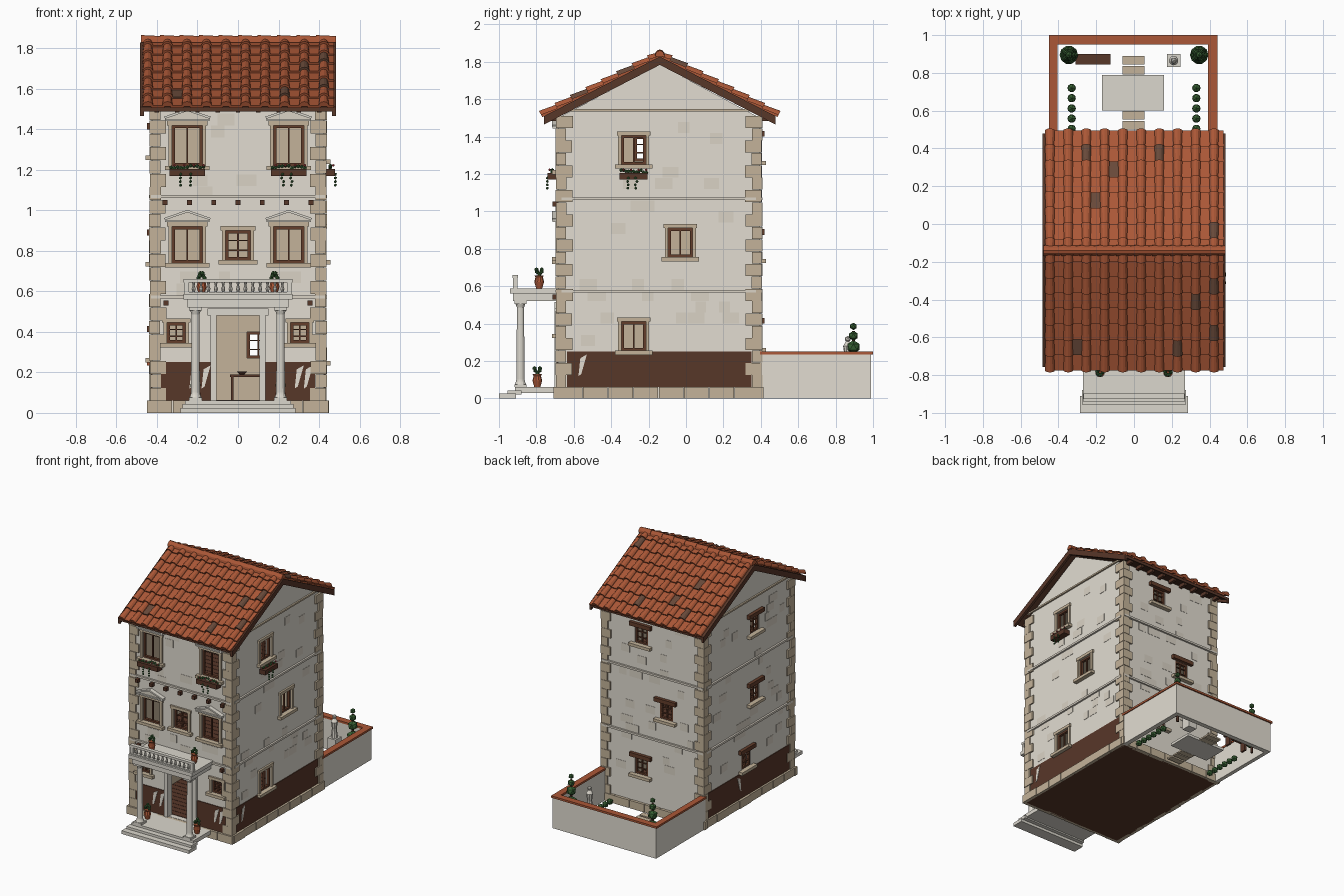
import bpy, bmesh, math, random
from mathutils import Vector, Matrix

random.seed(4)
if "Cube" in bpy.data.objects:
    bpy.data.objects.remove(bpy.data.objects["Cube"], do_unlink=True)
PALETTE = {"plaster": (.76, .72, .64), "worn_plaster": (.70, .65, .56), "tan_stone": (.55, .45, .32),
           "pale_stone": (.71, .68, .61), "dark_wood": (.097, .038, .022), "frame_wood": (.125, .047, .024),
           "terracotta": (.41, .097, .038), "aged_tile": (.14, .068, .042), "leaf": (.04, .12, .035),
           "blossom": (.5, .05, .06)}
MATS, PARTS = {}, []
for key, rgb in PALETTE.items():
    m = MATS[key] = bpy.data.materials.new(key)
    m.use_nodes = True
    m.diffuse_color = m.node_tree.nodes["Principled BSDF"].inputs["Base Color"].default_value = (*rgb, 1)
HX, Y0, Y1, MID, EAVE, APEX = .425, -.685, .395, -.14, 1.5, 1.785
FLOORS = (.06, .57, 1.065)

def on_wall(side, u, d, z):
    return {"front": (u, Y0 - d, z), "back": (u, Y1 + d, z), "right": (HX + d, u, z), "left": (-HX - d, u, z)}[side]

class Part:
    """Collects simple solids into one named object."""
    def __init__(self, name):
        self.name, self.bm, self.slots = name, bmesh.new(), []
        PARTS.append(self)

    def paint(self, faces, mat):
        self.slots += [mat] if mat not in self.slots else []
        for f in faces:
            f.material_index = self.slots.index(mat)

    def loft(self, rings, mat):
        a, b = [[self.bm.verts.new(p) for p in ring] for ring in rings]
        sides = [(a[i - 1], a[i], b[i], b[i - 1]) for i in range(len(a))]
        self.paint([self.bm.faces.new(f) for f in (a, b, *sides)], mat)

    def boxes(self, mat, *rows):
        for x0, x1, y0, y1, z0, z1 in rows:
            self.loft([[(x0, y0, z), (x1, y0, z), (x1, y1, z), (x0, y1, z)] for z in (z0, z1)], mat)

    def lathe(self, x, y, profile, mat, n=10):
        for (r0, z0), (r1, z1) in zip(profile, profile[1:]):
            g = bmesh.ops.create_cone(self.bm, cap_ends=True, segments=n, radius1=r0, radius2=r1, depth=z1 - z0,
                                      matrix=Matrix.Translation((x, y, (z0 + z1) / 2)))
            self.paint({f for v in g["verts"] for f in v.link_faces}, mat)

    def ball(self, p, r, mat):
        g = bmesh.ops.create_icosphere(self.bm, subdivisions=1, radius=r, matrix=Matrix.Translation(p))
        self.paint({f for v in g["verts"] for f in v.link_faces}, mat)

    def wall_poly(self, side, pts, d0, d1, mat):
        self.loft([[on_wall(side, u, d, z) for u, z in pts] for d in (d0, d1)], mat)

    def wall_box(self, side, u0, u1, d0, d1, z0, z1, mat):
        self.wall_poly(side, [(u0, z0), (u1, z0), (u1, z1), (u0, z1)], d0, d1, mat)

    def done(self):
        PARTS.remove(self)
        bmesh.ops.recalc_face_normals(self.bm, faces=self.bm.faces)
        ob = bpy.data.objects.new(self.name, bpy.data.meshes.new(self.name))
        self.bm.to_mesh(ob.data)
        for s in self.slots:
            ob.data.materials.append(MATS[s])
        bpy.context.collection.objects.link(ob)
        return ob

# Openings: side, centre, half width, bottom, top, style
WINDOWS = [("front", s * .25, .075, z0, z1, "grand") for s in (-1, 1) for z0, z1 in ((1.22, 1.42), (.74, .92))]
WINDOWS += [("front", u, .045, .345, .445, "grid") for u in (-.305, .305)] + [("front", 0, .062, .755, .9, "grid")]
WINDOWS += [("right", u, .065, z, z + .155, "plain") for u, z in ((-.28, 1.25), (-.03, .755), (-.28, .255))]
WINDOWS += [(side, u, .055, z, z + .13, "rustic") for side, us in (("back", (.1, -.11, .1)), ("left", (-.22, -.22, -.12)))
            for u, z in zip(us, (1.27, .745, .27))]
OPENINGS = WINDOWS + [("front", 0, .106, .062, .48, "door")]

# Hollow walls with gables and boarded floors
body, rooms, holes, boards = [Part(n) for n in ("house_walls", "room_cutter", "opening_cutter", "floor_boards")]
gable = [(Y0, 0), (Y1, 0), (Y1, EAVE), (MID, APEX), (Y0, EAVE)]
body.loft([[(x, y, z) for y, z in gable] for x in (-HX, HX)], "plaster")
body.slots += ["tan_stone", "dark_wood"]
for z in FLOORS:
    rooms.boxes("plaster", (-HX + .04, HX - .04, Y0 + .04, Y1 - .04, z, z + .45))
    for y in [Y0 + .042 + k * .05 for k in range(20)]:
        boards.boxes("dark_wood", (-HX + .041, HX - .041, y, y + .047, z, z + .004))
for side, u, hw, z0, z1, style in OPENINGS:
    holes.wall_box(side, u - hw, u + hw, -.07, .05, z0, z1, "plaster")
walls = bpy.context.view_layer.objects.active = body.done()
for cutter in (rooms.done(), holes.done()):
    mod = walls.modifiers.new("cut", "BOOLEAN")
    mod.operation, mod.solver, mod.object = "DIFFERENCE", "EXACT", cutter
    bpy.ops.object.modifier_apply(modifier=mod.name)
    bpy.data.objects.remove(cutter, do_unlink=True)
for f in walls.data.polygons:
    c = f.center
    inside = abs(c.x) < HX - .03 and Y0 + .03 < c.y < Y1 - .03 and c.z < EAVE + .02
    f.material_index = 2 if c.z < .01 else 1 if inside else 0

# Window joinery and stone surrounds
joinery, surround = Part("window_frames"), Part("window_surrounds")
for side, u, hw, z0, z1, style in WINDOWS:
    def bar(a, b, c, d, d0=-.025, d1=-.004):
        joinery.wall_box(side, u + a, u + b, d0, d1, c, d, "frame_wood")
    def stone(a, b, c, d, out, mat="tan_stone"):
        surround.wall_box(side, u + a, u + b, 0, out, c, d, mat)
    t, w = .014, hw + .035
    for edge in ((-hw, t - hw, z0, z1), (hw - t, hw, z0, z1), (-hw, hw, z0, z0 + t), (-hw, hw, z1 - t, z1)):
        bar(*edge)
    bar(-.004, .004, z0, z1, -.02, -.008)
    for z in (z0 + (z1 - z0) / 3, z1 - (z1 - z0) / 3) if style in ("grid", "rustic") else ():
        bar(-hw, hw, z - .003, z + .003, -.02, -.008)
    stone(-w, w, z0 - .022, z0, .032)
    if style == "rustic":
        bar(-w, w, z1, z1 + .03, -.02, .025)
        continue
    stone(-hw - .018, -hw, z0, z1, .012)
    stone(hw, hw + .018, z0, z1, .012)
    stone(-hw - .025, hw + .025, z1, z1 + .022, .014)
    if style == "grand":
        zb = z1 + .032
        stone(-w, w, z1 + .022, zb, .03, "pale_stone")
        surround.wall_poly(side, [(u - w, zb), (u + w, zb), (u, zb + .042)], 0, .018, "worn_plaster")
        for s in (-w, w):
            rake = [(u + s, zb), (u, zb + .038), (u, zb + .05), (u + s * 1.05, zb + .01)]
            surround.wall_poly(side, rake, 0, .032, "pale_stone")
for a, b, z0, z1 in ((-.135, -.106, .06, .48), (.106, .135, .06, .48), (-.15, .15, .48, .515)):
    surround.wall_box("front", a, b, 0, .017, z0, z1, "pale_stone")

# Flower boxes
planters = Part("flower_boxes")
for side, u, w in (("front", -.25, .088), ("front", .25, .088), ("right", -.28, .075)):
    planters.wall_box(side, u - w, u + w, .005, .055, 1.17, 1.205, "dark_wood")
    for k in range(11):
        v = u + (w - .008) * (k / 5 - 1)
        planters.ball(on_wall(side, v, .03, 1.207 + random.uniform(0, .015)), .01, "leaf")
        if k % 3 == 1:
            planters.ball(on_wall(side, v, .045, 1.222), .007, "blossom")
    for v, k in [(v, k) for v in (u - .03, u + .012) for k in range(4)]:
        planters.ball(on_wall(side, v + random.uniform(-.006, .006), .056, 1.178 - k * .018), .008, "leaf")

# Exposed lower band, plaster remnants and worn patches
skin = Part("wall_finishes")
for side, a, b in (("front", -.38, -.136), ("front", .136, .38), ("right", -.635, .35), ("left", -.635, .35)):
    skin.wall_box(side, a, b, 0, .005, .06, .25, "dark_wood")
for side, u in (("front", -.24), ("front", -.18), ("front", .28), ("front", .325), ("right", -.575), ("left", -.05)):
    tear = [(u, .12), (u + .015, .13), (u + .045, .235), (u + .01, .215)]
    skin.wall_poly(side, tear, 0, .008, "plaster")
for side, a, b in (("front", -.34, .34), ("back", -.34, .34), ("right", -.58, .3), ("left", -.58, .3)):
    for k in range(34):
        u, z, w = random.uniform(a, b - .1), .28 + .06 * random.randrange(20), random.uniform(.05, .1)
        blocked = any(o[0] == side and abs(u + w / 2 - o[1]) < o[2] + .04 + w / 2
                      and o[3] - .03 < z + .058 and z < o[4] + .08 for o in OPENINGS)
        if not blocked:
            skin.wall_box(side, u, u + w, 0, .002, z, z + .058, "worn_plaster")

# Corner stones, plinth, string courses and beam ends
quoins, trim, beams = Part("corner_stones"), Part("plinth_and_courses"), Part("beam_ends")
for sx, (y, sy), i in [(sx, c, i) for sx in (-1, 1) for c in ((Y0, -1), (Y1, 1)) for i in range(22)]:
    lx, ly = ((.08, .055), (.055, .09))[i % 2]
    out, z = random.uniform(.009, .014), .06 + i * .066
    cx, cy = sx * (HX + out), y + sy * out
    quoins.boxes("tan_stone", (cx, cx - sx * lx, cy, cy - sy * ly, z, z + .064))
for side, a, b, n in (("front", -.45, .45, 7), ("back", -.45, .45, 7), ("right", Y0, Y1, 8), ("left", Y0, Y1, 8)):
    for i in range(n):
        u, v = [a + (b - a) * k / n for k in (i, i + 1)]
        trim.wall_box(side, u, v - .004, -.01, random.uniform(.018, .024), 0, .06, "tan_stone")
    for z in (.565, 1.06):
        trim.wall_box(side, a + .02, b - .02, 0, .014, z, z + .015, "worn_plaster")
    if side in ("left", "right"):
        trim.wall_box(side, a, b, 0, .012, 1.535, 1.547, "tan_stone")
    for u in [k * .1 - .4 for k in range(9)] if side in ("front", "back") else ():
        beams.wall_box(side, u - .011, u + .011, 0, .06, 1.483, 1.51, "dark_wood")
for u, z in [(k * .12, 1.027) for k in range(-3, 4)] + [(-.355, .53), (.355, .53)]:
    beams.wall_box("front", u - .012, u + .012, 0, .03, z, z + .025, "dark_wood")

# Roof deck, bargeboards, stepped tiles and ridge caps; aged tiles by slope, kind, row and column
deck, tiles = Part("roof_deck"), Part("roof_tiles")
ANG, RIDGE, SLOPE, STEP, GAP = math.atan(.515), Vector((0, MID, 1.828)), .695, .0927, .0965
ARC = [(math.cos(math.pi * k / 6), math.sin(math.pi * k / 6)) for k in range(7)]
AGED = {(1, "cover"): ((6, 2), (6, 6), (1, 9)), (1, "pan"): ((5, 3), (3, 2)),
        (-1, "cover"): ((6, 7), (3, 8), (2, 9), (5, 9)), (-1, "pan"): ((6, 1),)}
for s in (-1, 1):
    def at(x, t, h):
        c, d = math.cos(ANG), math.sin(ANG)
        return RIDGE + Vector((x, s * (c * t + d * h), c * h - d * t))
    for x0, x1, thick in ((-.47, .47, .022), (-.484, -.465, .045), (.465, .484, .045)):
        drop = Vector((0, 0, thick))
        deck.loft([[at(x, 0, 0), at(x, SLOPE, 0), at(x, SLOPE, 0) - drop, at(x, 0, 0) - drop] for x in (x0, x1)], "dark_wood")
    for row, c in [(r, c) for r in range(8) for c in range(10)]:
        t0, t1, x = max(0, row - .5) * STEP, (row + .5) * STEP + .012, c * GAP - .445
        cover, pan = ["aged_tile" if (row, c) in AGED[s, kind] else "terracotta" for kind in ("cover", "pan")]
        tiles.loft([[at(x + r * a, t, h + r * b) for a, b in ARC] for t, r, h in ((t0, .021, .003), (t1, .027, .01))], cover)
        x0, x1 = x + .015, min(x + .082, .474)
        tiles.loft([[at(x0, t, 0), at(x1, t, 0), at(x1, t, h), at(x0, t, h)] for t, h in ((t0, .004), (t1, .015))], pan)
for x in [k * .096 - .48 for k in range(10)]:
    tiles.loft([[(e, MID + r * a, 1.829 + r * 1.25 * b) for a, b in ARC] for e, r in ((x, .029), (x + .1, .025))], "terracotta")

# Porch: steps, columns, balcony and balustrade
porch = Part("porch")
for w, y0, y1, z0, z1 in ((.285, -1, -.91, 0, .025), (.275, -.955, -.88, .02, .043), (.262, -.915, Y0, .03, .06),
                          (.25, -.925, Y0, .52, .56), (.27, -.94, Y0, .56, .588), (.265, -.925, -.9, .588, .597),
                          (.268, -.927, -.898, .643, .66)):
    porch.boxes("pale_stone", (-w, w, y0, y1, z0, z1))
for x in (-.21, .21):
    porch.lathe(x, -.885, [(.03, .075), (.024, .09), (.022, .1), (.019, .485), (.026, .505)], "pale_stone", 12)
    porch.boxes("pale_stone", *[(x - .032, x + .032, -.917, -.853, z, z + .015) for z in (.06, .505)])
    porch.boxes("pale_stone", (x * 1.21 - .012, x * 1.21 + .012, -.924, -.901, .59, .65))
for k in range(-6, 7):
    porch.lathe(k * .0365, -.912, [(.006, .597), (.01, .612), (.005, .63), (.008, .643)], "pale_stone", 8)

# Potted plants, table and bowl
pots, table = Part("potted_plants"), Part("table_and_bowl")
for x, y, z in ((-.18, -.785, .588), (.18, -.785, .588), (-.21, -.795, .06), (.21, -.795, .06)):
    pots.lathe(x, y, [(.016, z), (.026, z + .035), (.02, z + .06), (.025, z + .07)], "terracotta")
    for k in range(6):
        pots.ball((x + .015 * math.cos(k), y + .015 * math.sin(k), z + .077 + .012 * (k % 3)), .012, "leaf")
table.boxes("dark_wood", (-.04, .13, -.05, .07, .178, .19),
            *[(x, x + .012, y, y + .012, .06, .178) for x in (-.034, .112) for y in (-.046, .054)])
table.lathe(.02, 0, [(.012, .19), (.028, .205)], "dark_wood")

# Walled garden with paving, bench, statue and topiary
garden, paving, bench, statue, plants = [Part("garden_" + n) for n in ("walls", "paving", "bench", "statue", "plants")]
garden.boxes("plaster", (-.44, -.41, Y1, .99, 0, .235), (.4, .435, Y1, .99, 0, .235), (-.41, .4, .955, .99, 0, .235))
garden.boxes("terracotta", (-.45, -.405, Y1, .95, .235, .25), (.393, .442, Y1, .95, .235, .25),
             (-.45, .442, .95, 1, .235, .25))
paving.boxes("pale_stone", (-.17, .16, .6, .79, 0, .02))
paving.boxes("tan_stone", *[(-.06, .055, y, y + .045, 0, .012) for y in (.44, .5, .553, .792, .845)])
bench.boxes("dark_wood", (-.31, -.125, .845, .9, .07, .085), *[(x, x + .015, .85, .895, 0, .07) for x in (-.295, -.155)])
statue.boxes("pale_stone", (.175, .245, .83, .9, 0, .16))
statue.lathe(.21, .865, [(.024, .16), (.018, .23), (.025, .28), (.01, .305)], "pale_stone")
statue.ball((.21, .865, .318), .017, "pale_stone")
for s in (-1, 1):
    plants.lathe(s * .345, .895, [(.01, 0), (.008, .36)], "dark_wood", 6)
    for z, r in ((.09, .055), (.19, .046), (.275, .037), (.335, .027), (.385, .02)):
        plants.ball((s * .345, .895, z), r, "leaf")
    for k in range(6):
        plants.ball((s * .33, .45 + k * .054, .025), .025, "leaf")
while PARTS:
    PARTS[0].done()
